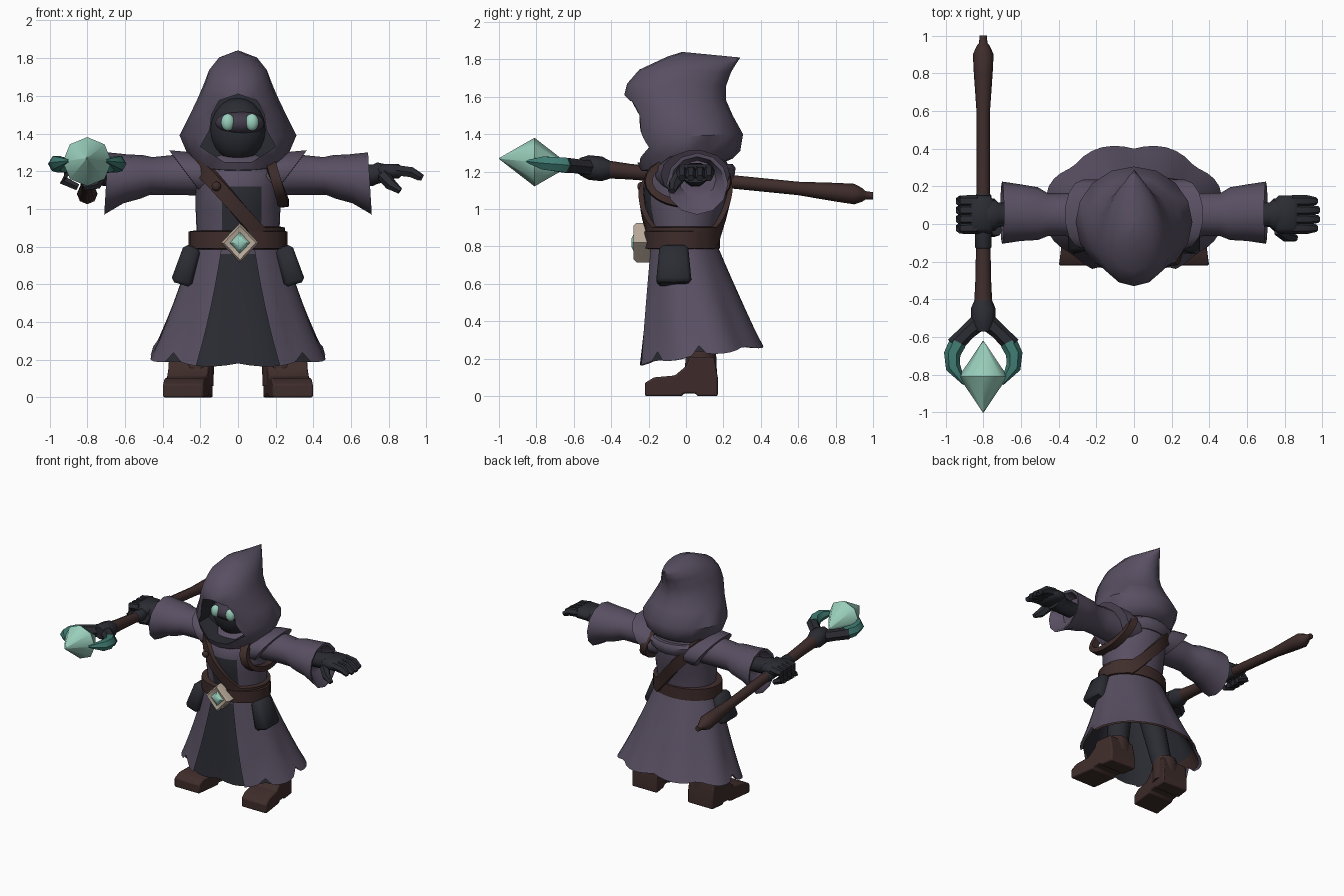
import bpy, bmesh
from math import sin, cos, pi
from mathutils import Vector, Matrix

if "Cube" in bpy.data.objects:
    bpy.data.objects.remove(bpy.data.objects["Cube"])


def material(name, r, g, b):
    m = bpy.data.materials.new(name)
    m.use_nodes = True
    m.diffuse_color = (r, g, b, 1)
    m.node_tree.nodes["Principled BSDF"].inputs["Base Color"].default_value = (r, g, b, 1)
    return m


PURPLE = material("purple cloth", .099, .079, .122)
DARK = material("charcoal cloth", .024, .025, .033)
BROWN = material("brown leather", .049, .026, .024)
MASK = material("dusky mask", .055, .043, .067)
MINT = material("mint crystal", .32, .62, .5)
TEAL = material("teal metal", .05, .2, .17)
CREAM = material("cream metal", .48, .4, .32)
parts = []


def finish(name, bm, mats, rule=None):
    bmesh.ops.remove_doubles(bm, verts=bm.verts, dist=.0005)
    bmesh.ops.recalc_face_normals(bm, faces=bm.faces)
    mesh = bpy.data.meshes.new(name)
    for m in mats if isinstance(mats, (list, tuple)) else [mats]:
        mesh.materials.append(m)
    if rule:
        for f in bm.faces:
            f.material_index = rule(f.calc_center_median())
    bm.to_mesh(mesh)
    bm.free()
    ob = bpy.data.objects.new(name, mesh)
    bpy.context.collection.objects.link(ob)
    parts.append(ob)
    return ob


def grid(name, rows, mats, wrap=True, caps=(True, True), rule=None):
    """Skin a stack of equally long point rows."""
    bm = bmesh.new()
    vs = [[bm.verts.new(p) for p in row] for row in rows]
    n = len(rows[0])
    for a, b in zip(vs, vs[1:]):
        for j in range(n if wrap else n - 1):
            k = (j + 1) % n
            bm.faces.new((a[j], a[k], b[k], b[j]))
    for use, row in zip(caps, (vs[0], vs[-1])):
        if use:
            bm.faces.new(row)
    return finish(name, bm, mats, rule)


def loft(name, axis, rings, mat, seg=12, side=1, shear=0):
    """Elliptical rings (pos, centre, centre, radius, radius) along an axis."""
    rows = []
    for p, c, d, r, q in rings:
        row = []
        for i in range(seg):
            u, v = c + r * cos(2 * pi * i / seg), d + q * sin(2 * pi * i / seg)
            x, y, z = {"x": (p + shear * (v - d), u, v), "y": (u, p, v), "z": (u, v, p)}[axis]
            row.append((x * side, y, z))
        rows.append(row)
    return grid(name, rows, mat)


def tube(name, pts, radii, mat, seg=6):
    pts = [Vector(p) for p in pts]
    rows = []
    for i, (p, r) in enumerate(zip(pts, radii)):
        q = (pts[min(i + 1, len(pts) - 1)] - pts[max(i - 1, 0)]).to_track_quat("Z", "Y")
        rows.append([p + q @ Vector((r * cos(2 * pi * k / seg), r * sin(2 * pi * k / seg), 0))
                     for k in range(seg)])
    return grid(name, rows, mat)


def box(name, loc, size, mat, tilt=0, top=1, bevel=.02):
    bm = bmesh.new()
    bmesh.ops.create_cube(bm, size=1)
    for v in bm.verts:
        k = top if v.co.z > 0 else 1
        v.co = Vector((v.co.x * size[0] * k, v.co.y * size[1] * k, v.co.z * size[2]))
    bmesh.ops.bevel(bm, geom=bm.edges[:], offset=bevel, segments=1, affect="EDGES")
    bm.transform(Matrix.Translation(loc) @ Matrix.Rotation(tilt, 4, "Y"))
    return finish(name, bm, mat)


def ball(name, loc, radii, mat):
    bm = bmesh.new()
    bmesh.ops.create_uvsphere(bm, u_segments=16, v_segments=10, radius=1)
    bm.transform(Matrix.Translation(loc) @ Matrix.Diagonal((*radii, 1)))
    return finish(name, bm, mat)


def oval(a, z, rx, yf, yb):
    """Point on a body ring; angle zero faces the front."""
    return (rx * sin(a), (yf + yb) / 2 - (yb - yf) / 2 * cos(a), z)


def turn(n):
    return [2 * pi * i / n for i in range(n)]


# Torso with dark undershirt in the open front
TORSO = [(.76, .22, -.19, .17), (.88, .22, -.19, .17), (1, .225, -.22, .2),
         (1.12, .225, -.23, .23), (1.22, .235, -.2, .23), (1.3, .17, -.08, .2)]


def torso_at(z):
    z = min(max(z, TORSO[0][0]), 1.22)
    for a, b in zip(TORSO, TORSO[1:]):
        if z <= b[0]:
            t = (z - a[0]) / (b[0] - a[0])
            return [p + (q - p) * t for p, q in zip(a[1:], b[1:])]


grid("torso", [[oval(a, *r) for a in turn(32)] for r in TORSO], [PURPLE, DARK],
     rule=lambda c: int(c.y < -.1 and -.07 < c.x < .11 and .88 < c.z < 1.12))
loft("cowl", "z", [(1.15, 0, .05, .2, .19), (1.18, 0, .05, .24, .21), (1.22, 0, .05, .25, .215),
                   (1.24, 0, .06, .22, .19)], PURPLE, 20)


# Skirt, open at the front, over a dark lining
def skirt_rows(inset, gap, cols, closed):
    rows = []
    for i in range(7):
        t = i / 6
        a0 = gap * (.36 + .12 * t)
        row = []
        for j in range(cols if closed else cols + 1):
            a = a0 + (2 * pi - 2 * a0) * j / cols
            u, lobe = (1 - cos(a)) / 2, abs(sin(4 * a))
            z = .8 - t * (.64 - .1 * u)
            if i == 6:
                z += .06 if lobe < .25 and .1 < u < .75 else .02 * (1 - lobe)
            x, y, z = oval(a, z, .24 + .19 * t + .02 * t ** 3 - inset,
                           -.2 - .06 * t + inset, .17 + .23 * t - inset)
            k = 1 + .075 * t * lobe
            row.append((x * k, y * k, z))
        rows.append(row)
    return rows


grid("skirt", skirt_rows(0, 1, 44, False), PURPLE, wrap=False, caps=(False, False))
grid("skirt_lining", skirt_rows(.02, 0, 44, True), [DARK, BROWN], caps=(True, False),
     rule=lambda c: int(c.y > .02 and c.z < .34))

# Belt, buckle and straps
grid("belt", [[oval(a, z, .235 + o, -.2 - o, .155 + o) for a in turn(24)] for z, o in
              ((.785, 0), (.79, .028), (.88, .028), (.885, 0))], BROWN)
loft("buckle", "y", [(-.18, .01, .82, .1, .105), (-.265, .01, .82, .1, .105),
                     (-.28, .01, .82, .085, .09), (-.27, .01, .82, .06, .065)], CREAM, 4)
loft("buckle_gem", "y", [(-.25, .01, .82, .058, .062), (-.275, .01, .82, .052, .056),
                         (-.292, .01, .82, .02, .022)], MINT, 4)
rows = []
for a in turn(40) + [0]:
    z = max(min(1 - 1.15 * .24 * sin(a), 1.26), .845)
    row = []
    for off, dz in ((0, .062), (.028, .056), (.028, -.056), (0, -.062)):
        rx, yf, yb = torso_at(z + dz)
        row.append(oval(a, z + dz, rx + off, yf - off, yb + off))
    rows.append(row)
grid("chest_strap", rows, BROWN, caps=(False, False))
ball("strap_rivet", (-.115, -.24, 1.12), (.025, .02, .025), BROWN)
rows = [[(.205 + dx - .04 * sin(a), .01 + r * cos(a), 1.15 + (r - .09) * sin(a))
         for dx, r in ((-.03, .19), (-.03, .235), (.025, .228), (.025, .19))] for a in turn(24) + [0]]
grid("shoulder_strap", rows, BROWN, caps=(False, False))

# Paired parts: arms, pouches, legs, boots
BOOT = [(-.22, 0), (-.22, .07), (-.17, .1), (-.06, .11), (0, .16), (.02, .21),
        (.15, .21), (.17, .1), (.17, 0), (.06, 0), (.05, .015), (-.01, .015), (-.02, 0)]
for s, side in ((1, "left"), (-1, "right")):
    loft(side + "_sleeve", "x", [
        (.15, .04, 1.18, .12, .11), (.36, .05, 1.18, .115, .105), (.46, .05, 1.175, .115, .1),
        (.51, .055, 1.17, .14, .115), (.6, .06, 1.16, .15, .13), (.7, .06, 1.135, .165, .165),
        (.695, .06, 1.135, .145, .145), (.62, .06, 1.16, .1, .1)], PURPLE, 12, s, shear=-.06)
    # Cape-like cap reaching furthest over the top of the arm
    loft(side + "_shoulder_cap", "x", [
        (.1, .03, 1.17, .18, .11), (.17, .035, 1.18, .2, .125), (.27, .05, 1.185, .185, .13),
        (.272, .05, 1.185, .12, .1)], PURPLE, 14, s, shear=.75)
    box(side + "_pouch", (.272 * s, -.065, .7), (.115, .19, .21), DARK, -.3 * s, .8)
    loft(side + "_leg", "z", [(.18, .21, .07, .075, .07), (.55, .15, .02, .09, .09)], DARK, 10, s)
    loft(side + "_boot_shaft", "z", [(.06, .225, .08, .095, .09), (.2, .22, .08, .093, .088),
                                     (.24, .22, .08, .085, .08)], BROWN, 10, s)
    foot = grid(side + "_boot", [[((x - .13 * y) * s, y, z) for y, z in BOOT]
                                 for x in (.155, .37)], BROWN)
    bevel = foot.modifiers.new("soft_edges", "BEVEL")
    bevel.width, bevel.segments = .025, 2
    loft(side + "_wrist", "x", [(.58, .05, 1.17, .06, .055), (.72, .05, 1.18, .065, .06),
                                (.74, .05, 1.19, .085, .06), (.78, .05, 1.19, .09, .05)], DARK, 10, s)
    box(side + "_palm", (.81 * s, .05, 1.2), (.14, .2, .075), DARK, bevel=.026)

# Open left hand, right hand closed round the staff
for k in range(4):
    y = -.022 + .048 * k
    tip = .985 - .012 * abs(k - 1.5)
    tube("left_finger", [(.84, y, 1.205), (.92, y, 1.195), (tip, y, 1.165)], (.032, .031, .02), DARK)
    tube("right_finger", [(-.83, y, 1.21), (-.91, y, 1.2), (-.925, y, 1.15), (-.85, y, 1.115)],
         (.032, .03, .029, .02), DARK)
tube("left_thumb", [(.77, -.03, 1.18), (.81, -.065, 1.13), (.86, -.075, 1.095)], (.035, .032, .018), DARK)
tube("right_thumb", [(-.73, -.03, 1.18), (-.75, -.04, 1.13), (-.82, -.04, 1.115)], (.035, .03, .02), DARK)

# Hood with a cut face opening
HOOD = [(.15, -.15, .18, 1.2, 1.24), (.23, -.24, .25, 1.205, 1.27), (.27, -.275, .29, 1.28, 1.31),
        (.31, -.285, .305, 1.38, 1.4), (.255, -.3, .25, 1.5, 1.5), (.21, -.33, .215, 1.61, 1.58),
        (.195, -.315, .215, 1.67, 1.66), (.18, -.25, .24, 1.745, 1.73),
        (.125, -.1, .27, 1.815, 1.78), (.025, -.02, .29, 1.84, 1.81)]
rows = []
for i, (w, yf, yb, zf, zb) in enumerate(HOOD):
    row = []
    for a in turn(16):
        u = (1 - cos(a)) / 2
        row.append(oval(a, zf + (zb - zf) * u, w * (1 - max(0, i - 5) * .15 * u), yf, yb))
    rows.append(row)
hood = grid("hood", rows, [PURPLE, DARK])
HALF = [(.1, 1.575), (.14, 1.5), (.15, 1.42), (.2, 1.33), (.075, 1.25)]
outline = [(0, 1.61)] + HALF + [(-x, z) for x, z in reversed(HALF)]
cutter = grid("face_cutter", [[(x, y, z) for x, z in outline] for y in (-.6, -.08)],
              [PURPLE, DARK], rule=lambda c: 1)
cut = hood.modifiers.new("face_opening", "BOOLEAN")
cut.operation, cut.object, cut.solver = "DIFFERENCE", cutter, "EXACT"
bpy.context.view_layer.objects.active = hood
bpy.ops.object.modifier_apply(modifier=cut.name)
parts.remove(cutter)
bpy.data.objects.remove(cutter)

# Face in the shadow of the hood
ball("head", (0, -.06, 1.42), (.15, .13, .17), DARK)
ball("mask", (.01, -.13, 1.455), (.13, .092, .065), MASK)
for s in (1, -1):
    ball("eye", (.01 + .064 * s, -.2, 1.46), (.036, .03, .046), MINT)


# Staff with forked head and crystal
def staff(name, rings, mat, seg=8):
    loft(name, "y", [(y, -.8, 1.17 - .1 * y, r, r) for y, r in rings], mat, seg)


staff("staff_shaft", [(1, .02), (.96, .022), (.945, .035), (.9, .055), (.8, .05), (.6, .036),
                      (0, .036), (-.3, .042), (-.46, .05)], BROWN)
staff("staff_grip", [(.16, .036), (.15, .043), (-.12, .045), (-.13, .038)], DARK)
staff("staff_collar", [(-.4, .045), (-.45, .066), (-.52, .066), (-.57, .045)], DARK)
for s in (1, -1):
    def prong(name, pts, radii, mat):
        tube(name, [(-.8 + s * x, y, 1.17 - .1 * y) for x, y in pts], radii, mat)
    prong("fork_arm", [(0, -.5), (.08, -.57), (.155, -.645)], (.05, .042, .045), DARK)
    prong("fork_claw", [(.135, -.63), (.165, -.69), (.16, -.76), (.1, -.85)],
          (.046, .044, .04, .008), TEAL)
staff("crystal", [(-1, .002), (-.81, .13), (-.62, .002)], MINT)

# Shading
bpy.ops.object.select_all(action="DESELECT")
for ob in parts:
    ob.select_set(True)
bpy.context.view_layer.objects.active = hood
bpy.ops.object.shade_smooth_by_angle(angle=.8)
